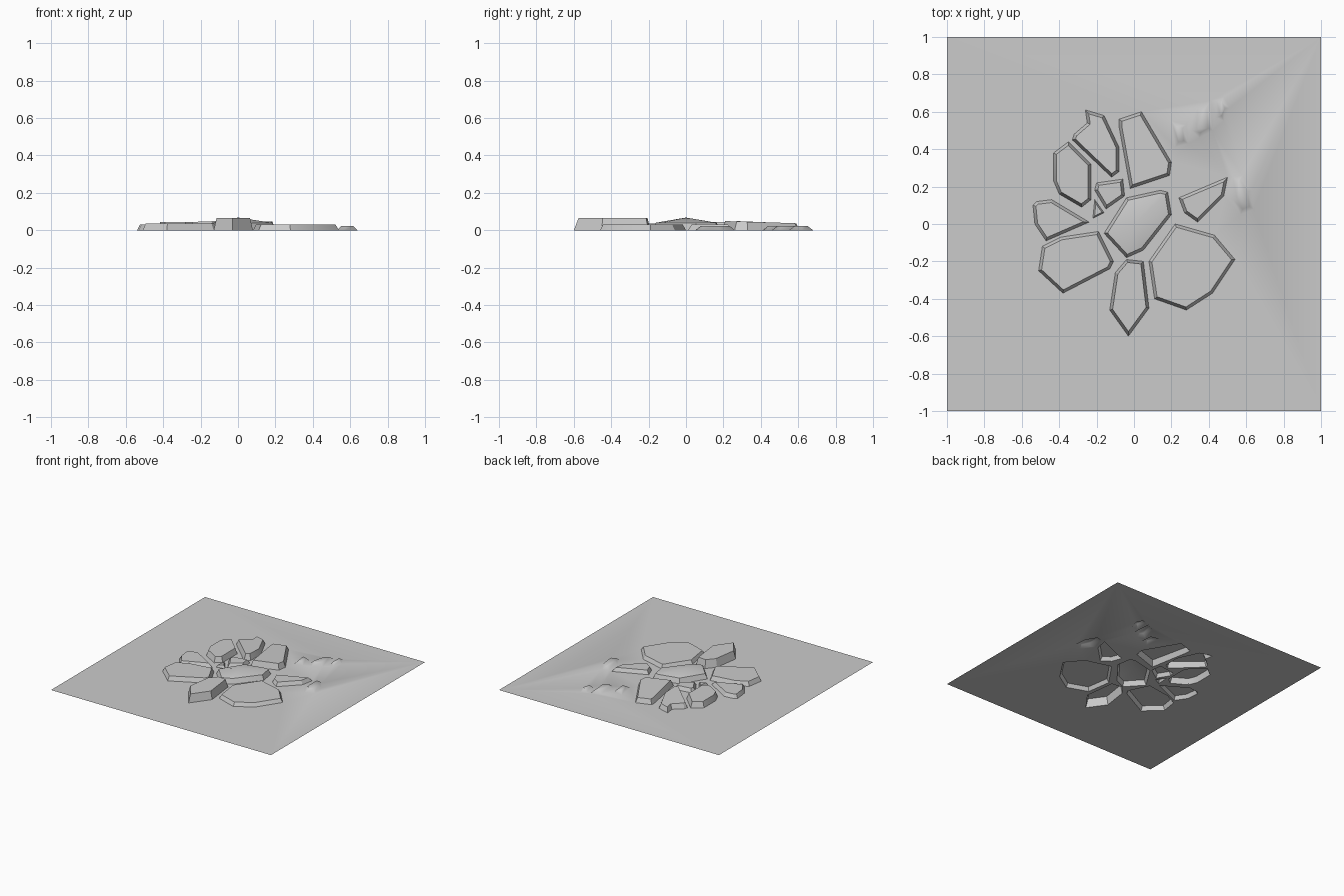
import bpy
import bmesh
from mathutils import Vector

cube = bpy.data.objects.get("Cube")
if cube:
    bpy.data.objects.remove(cube, do_unlink=True)

SHARP_ANGLE = 0.5
UNIT = 0.01  # outlines are written in hundredths

stone = bpy.data.materials.new("stone_grey")
stone.use_nodes = True
colour = (0.6, 0.6, 0.6, 1)
stone.diffuse_color = colour
stone.node_tree.nodes["Principled BSDF"].inputs["Base Color"].default_value = colour


def finish(name, bm):
    """Turn a bmesh into a named grey object."""
    mesh = bpy.data.meshes.new(name)
    bm.to_mesh(mesh)
    bm.free()
    mesh.materials.append(stone)
    obj = bpy.data.objects.new(name, mesh)
    bpy.context.scene.collection.objects.link(obj)
    return obj


def add_loop(bm, outline):
    """Add a closed loop of edges lying on the floor."""
    verts = [bm.verts.new((x * UNIT, y * UNIT, 0)) for x, y in outline]
    for i, vert in enumerate(verts):
        bm.edges.new((verts[i - 1], vert))
    return verts


def raise_cap(bm, verts, height, taper, tilt=0):
    """Fill a loop, inset it and lift the inner face into a hollow shell."""
    face = bm.faces.new(verts)
    face.normal_update()
    if face.normal.z < 0:
        face.normal_flip()
    bm.normal_update()
    bmesh.ops.inset_region(bm, faces=[face], thickness=taper,
                           use_boundary=True, use_even_offset=True)
    middle = face.calc_center_median().y
    for vert in face.verts:
        vert.co.z = height + tilt * (vert.co.y - middle)
    return face


holes = []


def slab(name, outline, height, tilt=0, taper=0.015, peak=None):
    """A flat-topped paving stone, open underneath."""
    holes.append(outline)
    bm = bmesh.new()
    top = raise_cap(bm, add_loop(bm, outline), height, taper, tilt)
    if peak:
        centre = bmesh.ops.poke(bm, faces=[top])["verts"][0]
        centre.co = Vector(peak)
    bm.normal_update()
    for face in bm.faces:
        face.smooth = True
    for edge in bm.edges:
        edge.smooth = edge.calc_face_angle(0) < SHARP_ANGLE
    finish(name, bm)


# Paving stones
slab("front_stone", [(-13, -46), (-3, -60), (8, -45), (5, -20),
                     (-4, -19), (-10, -26)], 0.065)
slab("large_stone", [(22, 0), (43, -6), (54, -19), (42, -37),
                     (28, -46), (11, -40), (8, -20)], 0.03)
slab("front_right_stone", [(-19, -4), (-11, -20), (-13, -24), (-38, -37),
                           (-51, -25), (-49, -12), (-39, -7)], 0.035)
slab("right_stone", [(-54, 10), (-52, 12), (-44, 13), (-24, 1),
                     (-47, -9), (-53, 0)], 0.03)
slab("back_right_stone", [(-43, 38), (-35, 44), (-23, 32), (-23, 13),
                          (-28, 9), (-40, 16), (-43, 23)], 0.045)
slab("small_stone", [(-21, 18), (-20, 22), (-6, 24), (-5, 15), (-15, 8)], 0.03)
slab("wedge_stone", [(-22, 3), (-16, 6), (-21, 13)], 0.02, taper=0.008)
slab("middle_stone", [(14, 18), (18, 17), (20, 5), (5, -14), (-4, -18),
                      (-16, -5), (-4, 14)], 0.04, peak=(0, 0, 0.068))
slab("back_stone", [(-8, 56), (4, 60), (20, 33), (19, 26), (-2, 19),
                    (-8, 52)], 0.043, tilt=-0.03)
slab("far_back_stone", [(-26, 61), (-16, 58), (-8, 41), (-8, 28), (-12, 25),
                        (-33, 45), (-32, 48), (-25, 54)], 0.042, tilt=-0.04)
slab("left_stone", [(24, 14), (50, 25), (48, 15), (34, 1), (27, 6)], 0.03)

# Rounded pebbles that blend into the ground
pebbles = [
    [(53, 25), (58, 26), (63, 18), (64, 8), (57, 5), (53, 13)],
    [(20, 55), (28, 53), (29, 43), (22, 41)],
    [(34, 62), (41, 66), (42, 50), (35, 46), (31, 50)],
    [(44, 66), (48, 68), (51, 62), (48, 55), (44, 57)],
]

# Ground sheet with an opening under every stone
ground = bmesh.new()
add_loop(ground, [(-100, -100), (100, -100), (100, 100), (-100, 100)])
for outline in holes:
    add_loop(ground, outline)
rims = [add_loop(ground, outline) for outline in pebbles]
bmesh.ops.triangle_fill(ground, use_beauty=True, use_dissolve=False,
                        edges=ground.edges[:], normal=(0, 0, 1))
for face in ground.faces:
    face.normal_update()
    if face.normal.z < 0:
        face.normal_flip()
for rim in rims:
    raise_cap(ground, rim, 0.022, 0.022)
for face in ground.faces:
    face.smooth = True
finish("ground", ground)
